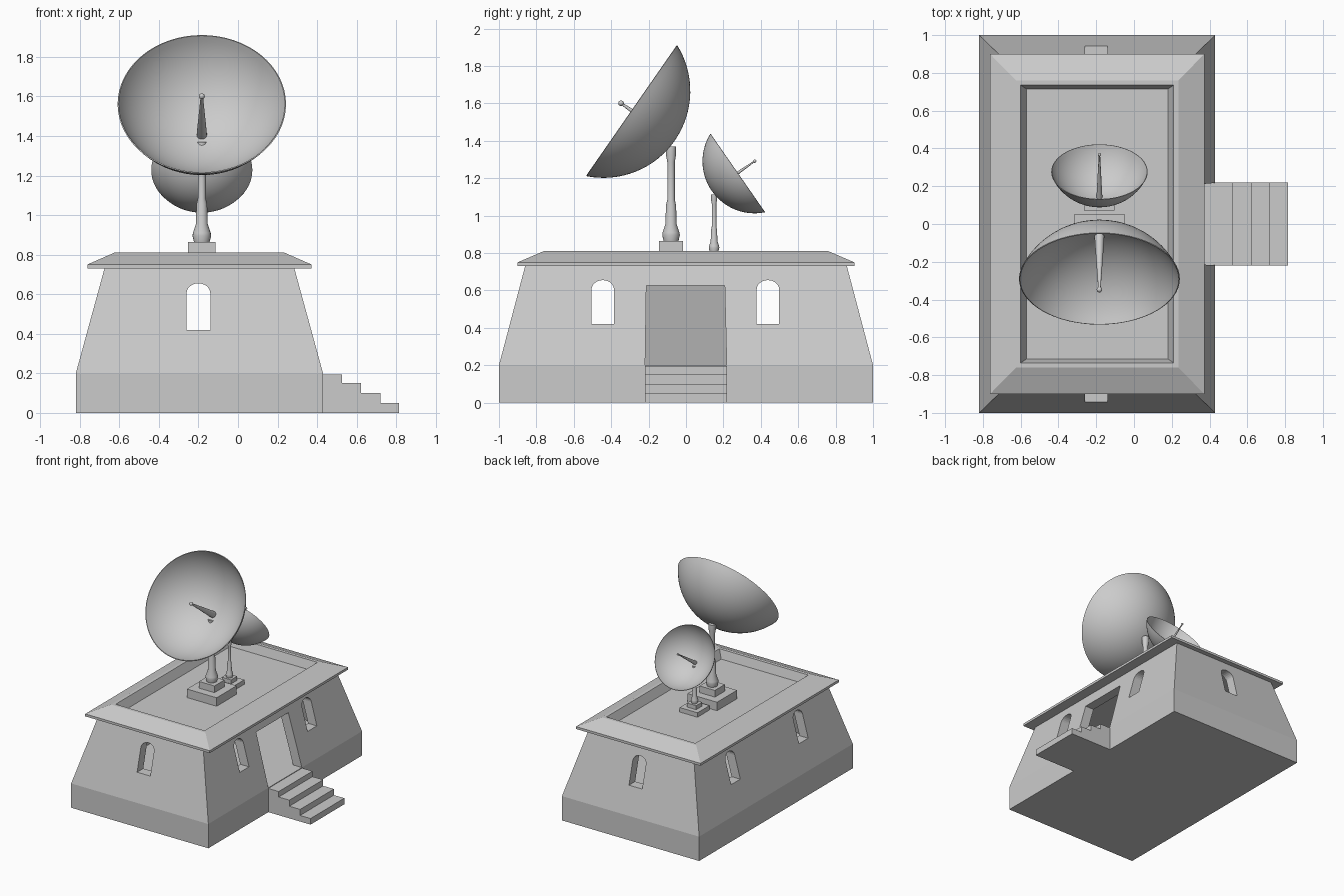
import bpy, bmesh, math
from mathutils import Matrix, Vector

if "Cube" in bpy.data.objects:
    bpy.data.objects.remove(bpy.data.objects["Cube"])

CX = -0.195  # building centre line


def finish(name, bm, smooth=False):
    bmesh.ops.remove_doubles(bm, verts=bm.verts, dist=1e-5)
    bmesh.ops.recalc_face_normals(bm, faces=bm.faces)
    me = bpy.data.meshes.new(name)
    bm.to_mesh(me)
    bm.free()
    ob = bpy.data.objects.new(name, me)
    bpy.context.collection.objects.link(ob)
    if smooth:
        bpy.ops.object.select_all(action='DESELECT')
        ob.select_set(True)
        bpy.context.view_layer.objects.active = ob
        bpy.ops.object.shade_smooth_by_angle(angle=math.radians(35))
    return ob


def loft(name, rings, cx=CX, cy=0.0):
    """Stack of rectangles (half x, half y, z), capped at both ends."""
    bm = bmesh.new()
    rows = [[bm.verts.new((cx + sx * hx, cy + sy * hy, z))
             for sx, sy in ((-1, -1), (1, -1), (1, 1), (-1, 1))] for hx, hy, z in rings]
    for a, b in zip(rows, rows[1:]):
        for i in range(4):
            j = (i + 1) % 4
            bm.faces.new((a[i], a[j], b[j], b[i]))
    bm.faces.new(rows[0][::-1])
    bm.faces.new(rows[-1])
    return finish(name, bm)


def prism(name, pts, axis, lo, hi):
    """Extrude a profile (u, z) along x or y."""
    bm = bmesh.new()
    put = (lambda u, v, t: (t, u, v)) if axis == 'x' else (lambda u, v, t: (u, t, v))
    a, b = [[bm.verts.new(put(u, v, t)) for u, v in pts] for t in (lo, hi)]
    n = len(pts)
    for i in range(n):
        j = (i + 1) % n
        bm.faces.new((a[i], a[j], b[j], b[i]))
    bm.faces.new(a)
    bm.faces.new(b[::-1])
    return finish(name, bm)


def lathe(name, profile, matrix, seg=48):
    """Spin a profile (radius, z) round local z."""
    bm = bmesh.new()
    vs = [bm.verts.new((r, 0, z)) for r, z in profile]
    es = [bm.edges.new(p) for p in zip(vs, vs[1:])]
    bmesh.ops.spin(bm, geom=vs + es, cent=(0, 0, 0), axis=(0, 0, 1),
                   angle=math.tau, steps=seg, use_duplicate=False)
    bmesh.ops.remove_doubles(bm, verts=bm.verts, dist=1e-5)
    bm.transform(matrix)
    return finish(name, bm, True)


def cut(target, cutter):
    mod = target.modifiers.new("cut", 'BOOLEAN')
    mod.operation, mod.solver, mod.object = 'DIFFERENCE', 'EXACT', cutter
    bpy.context.view_layer.objects.active = target
    bpy.ops.object.modifier_apply(modifier=mod.name)
    bpy.data.objects.remove(cutter)


def arch(c):
    top = [(c + 0.06 * math.cos(math.pi * i / 12), 0.605 + 0.05 * math.sin(math.pi * i / 12))
           for i in range(13)]
    return [(c - 0.06, 0.42), (c + 0.06, 0.42)] + top


# plinth and entrance steps
loft("plinth", [(0.625, 1.0, 0.0), (0.625, 1.0, 0.2)])
prism("entrance_steps", [(0.40, 0.0), (0.815, 0.0), (0.815, 0.05), (0.72, 0.05), (0.72, 0.1),
                         (0.622, 0.1), (0.622, 0.15), (0.525, 0.15), (0.525, 0.195), (0.40, 0.195)],
      'y', -0.22, 0.22)

# hollow sloping walls with arched windows and a doorway
walls = loft("walls", [(0.625, 1.0, 0.2), (0.48, 0.86, 0.73)])
cut(walls, loft("room_cutter", [(0.559, 0.933, 0.15), (0.386, 0.767, 0.78)]))
cut(walls, prism("end_window_cutter", arch(-0.2), 'y', -1.2, 1.2))
for y in (-0.445, 0.438):
    cut(walls, prism("side_window_cutter", arch(y), 'x', -1.2, 0.8))
cut(walls, prism("door_cutter", [(-0.22, 0.1), (0.22, 0.1), (0.207, 0.625), (-0.212, 0.625)],
                 'x', 0.0, 0.8))

# roof with overhanging eave, raised rim and sunken deck
loft("roof", [(0.567, 0.9, 0.73), (0.567, 0.9, 0.75), (0.43, 0.76, 0.81),
              (0.405, 0.735, 0.81), (0.375, 0.715, 0.74)])


def antenna(prefix, y, z, s, turn, feed):
    """Two-step footing, turned mast, dish and feed; origin at the mast foot."""
    x = -0.183
    base = Matrix.Translation((x, y, z)) @ Matrix.Rotation(turn, 4, 'Z') @ Matrix.Scale(s, 4)
    mid = z - 0.055 * s
    loft(prefix + "_lower_footing", [(0.135 * s, 0.13 * s, 0.735), (0.135 * s, 0.13 * s, mid)], x, y)
    loft(prefix + "_upper_footing", [(0.07 * s, 0.065 * s, mid), (0.07 * s, 0.065 * s, z)], x, y)
    lathe(prefix + "_mast", [(0, 0), (0.04, 0), (0.047, 0.03), (0.045, 0.045), (0.03, 0.09),
                             (0.027, 0.19), (0.02, 0.22), (0.02, 0.42), (0.027, 0.46),
                             (0.027, 0.505), (0, 0.505)], base, 20)
    aim = base @ Matrix.Translation((0, 0.02, 0.536)) @ Matrix.Rotation(math.radians(55.2), 4, 'X')
    R, n, sweep = 0.464, 16, math.radians(66.6)
    arc = [(r * math.sin(sweep * i / n), R - r * math.cos(sweep * i / n))
           for r, order in ((R, range(n + 1)), (R - 0.006, range(n, -1, -1))) for i in order]
    lathe(prefix + "_dish", arc, aim, 64)
    lathe(prefix + "_feed_horn", [(0, 0.002), (0.026, 0.002), (0.024, 0.05), (0.006, feed), (0, feed)],
          aim, 16)
    ball = [(0.015 * math.sin(math.pi * i / 8), feed - 0.015 * math.cos(math.pi * i / 8))
            for i in range(9)]
    lathe(prefix + "_feed_tip", ball, aim, 16)


antenna("large", -0.08, 0.865, 1.0, 0.0, 0.35)
antenna("small", 0.15, 0.81, 0.6, math.pi, 0.465)
